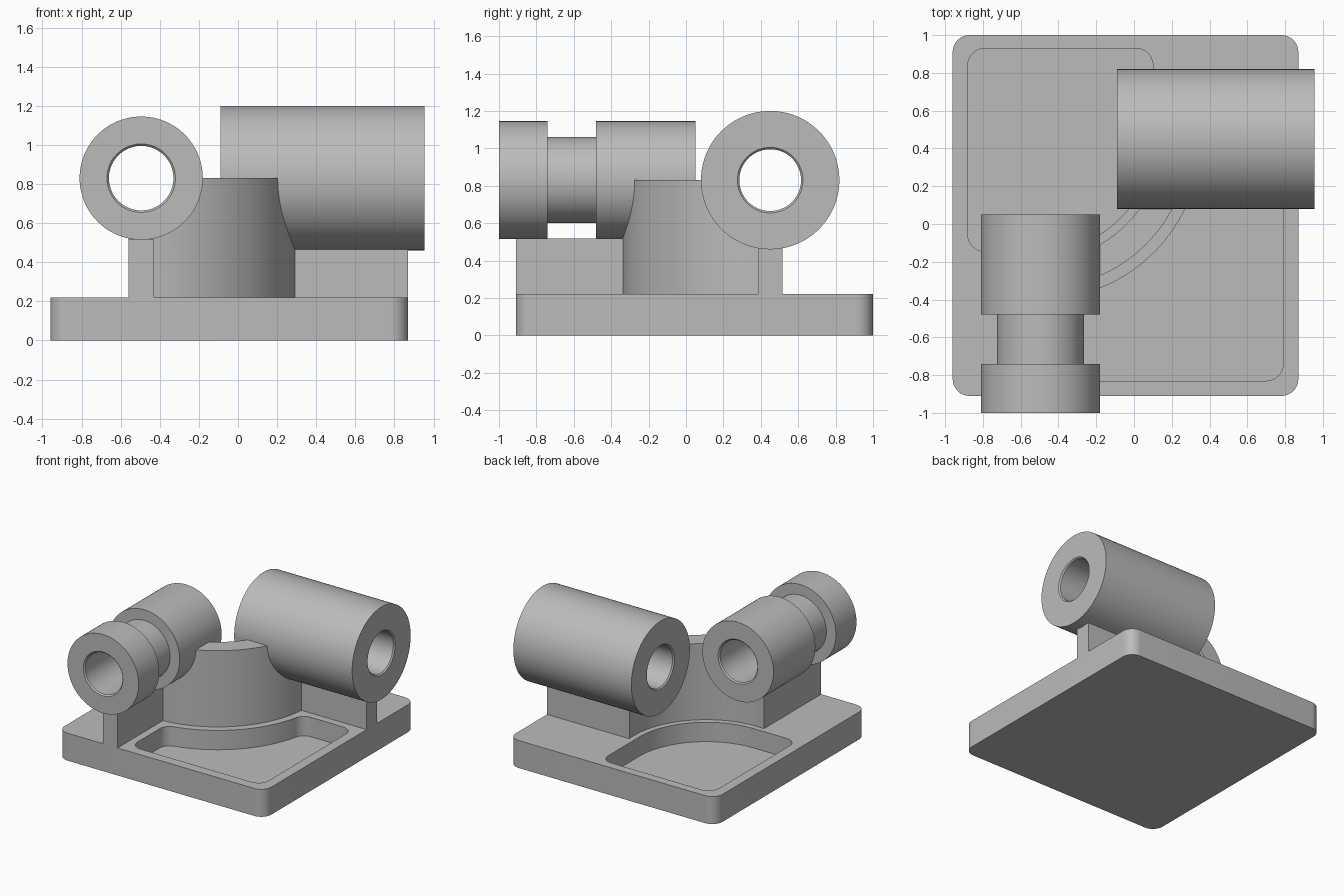
import bpy, bmesh
from math import sin, cos, asin, atan2, sqrt, pi, radians
from mathutils import Vector

if "Cube" in bpy.data.objects:
    bpy.data.objects.remove(bpy.data.objects["Cube"])

grey = bpy.data.materials.new("plain_grey")
grey.use_nodes = True
colour = (0.5, 0.5, 0.5, 1)
grey.diffuse_color = colour
grey.node_tree.nodes["Principled BSDF"].inputs["Base Color"].default_value = colour

CX, CY, AXIS_Z = -0.495, 0.45, 0.83   # where the two tube axes cross
PLATE_TOP = 0.22
R_IN, R_OUT, HALF = 0.64, 0.79, 0.065  # curved wall radii, half web thickness
BORE = 0.165


def finish(bm, name):
    bmesh.ops.recalc_face_normals(bm, faces=bm.faces)
    me = bpy.data.meshes.new(name)
    bm.to_mesh(me)
    bm.free()
    me.materials.append(grey)
    ob = bpy.data.objects.new(name, me)
    bpy.context.collection.objects.link(ob)
    return ob


def arc(x, y, r, a0, a1, n=12):
    angles = [a0 + (a1 - a0) * i / n for i in range(n + 1)]
    return [(x + r * cos(a), y + r * sin(a)) for a in angles]


def prism(name, outline, z0, z1):
    bm = bmesh.new()
    face = bm.faces.new([bm.verts.new((x, y, z0)) for x, y in outline])
    ext = bmesh.ops.extrude_face_region(bm, geom=[face])["geom"]
    top = [v for v in ext if isinstance(v, bmesh.types.BMVert)]
    bmesh.ops.translate(bm, verts=top, vec=(0, 0, z1 - z0))
    return finish(bm, name)


def lathe(name, profile, origin, axis, closed=True, seg=96):
    """Revolve (distance, radius) points about a horizontal axis."""
    axis = Vector(axis)
    side, up = axis.cross((0, 0, 1)), Vector((0, 0, 1))
    bm = bmesh.new()
    rings = []
    for d, r in profile:
        rings.append([bm.verts.new(Vector(origin) + axis * d + r * (
            side * cos(2 * pi * i / seg) + up * sin(2 * pi * i / seg)))
            for i in range(seg)])
    pairs = list(zip(rings, rings[1:]))
    if closed:
        pairs.append((rings[-1], rings[0]))
    else:
        bm.faces.new(rings[0])
        bm.faces.new(rings[-1])
    for a, b in pairs:
        for i in range(seg):
            j = (i + 1) % seg
            bm.faces.new((a[i], a[j], b[j], b[i]))
    return finish(bm, name)


def cut(target, *cutters):
    bpy.context.view_layer.objects.active = target
    for c in cutters:
        c.hide_render = True
        mod = target.modifiers.new("cut", 'BOOLEAN')
        mod.operation, mod.solver, mod.object = 'DIFFERENCE', 'EXACT', c
        bpy.ops.object.modifier_apply(modifier=mod.name)
        bpy.data.objects.remove(c)


def rounded_rect(x0, x1, y0, y1, r):
    q = pi / 2
    return (arc(x0 + r, y0 + r, r, -2 * q, -q) + arc(x1 - r, y0 + r, r, -q, 0)
            + arc(x1 - r, y1 - r, r, 0, q) + arc(x0 + r, y1 - r, r, q, 2 * q))


# Base plate
plate = prism("base_plate", rounded_rect(-0.96, 0.87, -0.91, 1.0, 0.09), 0, PLATE_TOP)

# Pocket behind the curved wall
f, q = 0.09, pi / 2
x0, y1, r = -0.88, 0.93, 0.595
back = (arc(CX, CY, r, -q, 0, 48) + arc(CX + r - f, y1 - f, f, 0, q)
        + arc(x0 + f, y1 - f, f, q, 2 * q) + arc(x0 + f, CY - r + f, f, 2 * q, 3 * q))

# Pocket in front of the curved wall, with fillets where the arc meets the sides
x0, x1, y0, y1, r = -0.37, 0.79, -0.83, 0.325, 0.85
ax, ay = x0 + f, CY - sqrt((r + f) ** 2 - (x0 + f - CX) ** 2)
bx, by = CX + sqrt((r + f) ** 2 - (y1 - f - CY) ** 2), y1 - f
a, b = atan2(ay - CY, ax - CX), atan2(by - CY, bx - CX)
front = (arc(ax, ay, f, pi, a + pi) + arc(CX, CY, r, a, b, 48)
         + arc(bx, by, f, b + pi, q) + arc(x1 - f, y1 - f, f, q, 0)
         + arc(x1 - f, y0 + f, f, 0, -q) + arc(x0 + f, y0 + f, f, -q, -pi))
cut(plate, *[prism("pocket_cutter", o, 0.065, 0.4) for o in (back, front)])

# Tubes with lightly chamfered bores
def tube(name, origin, axis, length, radius, groove=()):
    c = 0.01
    outer = [(0, radius)]
    if groove:
        g0, g1, gr = groove
        outer += [(g0, radius), (g0, gr), (g1, gr), (g1, radius)]
    outer += [(length, radius), (length, BORE + c), (length - c, BORE),
              (c, BORE), (0, BORE + c)]
    return lathe(name, outer, origin, axis)


front_tube = tube("front_tube", (CX, 0.05, AXIS_Z), (0, -1, 0), 1.05, 0.315,
                  (0.53, 0.79, 0.23))
side_tube = tube("side_tube", (-0.09, CY, AXIS_Z), (1, 0, 0), 1.045, 0.37)

# Curved wall, trimmed where the tubes sit on it
ti, to = asin(HALF / R_IN), asin(HALF / R_OUT)
wall = prism("curved_wall", arc(CX, CY, R_OUT, -q - to, to, 64)
             + arc(CX, CY, R_IN, ti, -q - ti, 64), PLATE_TOP - 0.02, AXIS_Z)
cut(wall,
    lathe("front_cutter", [(0, 0.312), (1, 0.312)], (CX, 0.2, AXIS_Z), (0, -1, 0), False),
    lathe("side_cutter", [(0, 0.367), (1, 0.367)], (-0.2, CY, AXIS_Z), (1, 0, 0), False))

# Straight webs carrying the tubes out to the plate edges
def box(name, x0, x1, y0, y1, z1):
    return prism(name, [(x0, y0), (x1, y0), (x1, y1), (x0, y1)], PLATE_TOP - 0.02, z1)


front_web = box("front_web", CX - HALF, CX + HALF, -0.91, CY - 0.78, 0.517)
side_web = box("side_web", CX + 0.78, 0.87, CY - HALF, CY + HALF, 0.464)

# Smooth the curved surfaces and keep the hard edges
bpy.ops.object.select_all(action='DESELECT')
for ob in (plate, wall, front_tube, side_tube):
    ob.select_set(True)
bpy.context.view_layer.objects.active = plate
bpy.ops.object.shade_smooth_by_angle(angle=radians(30))
